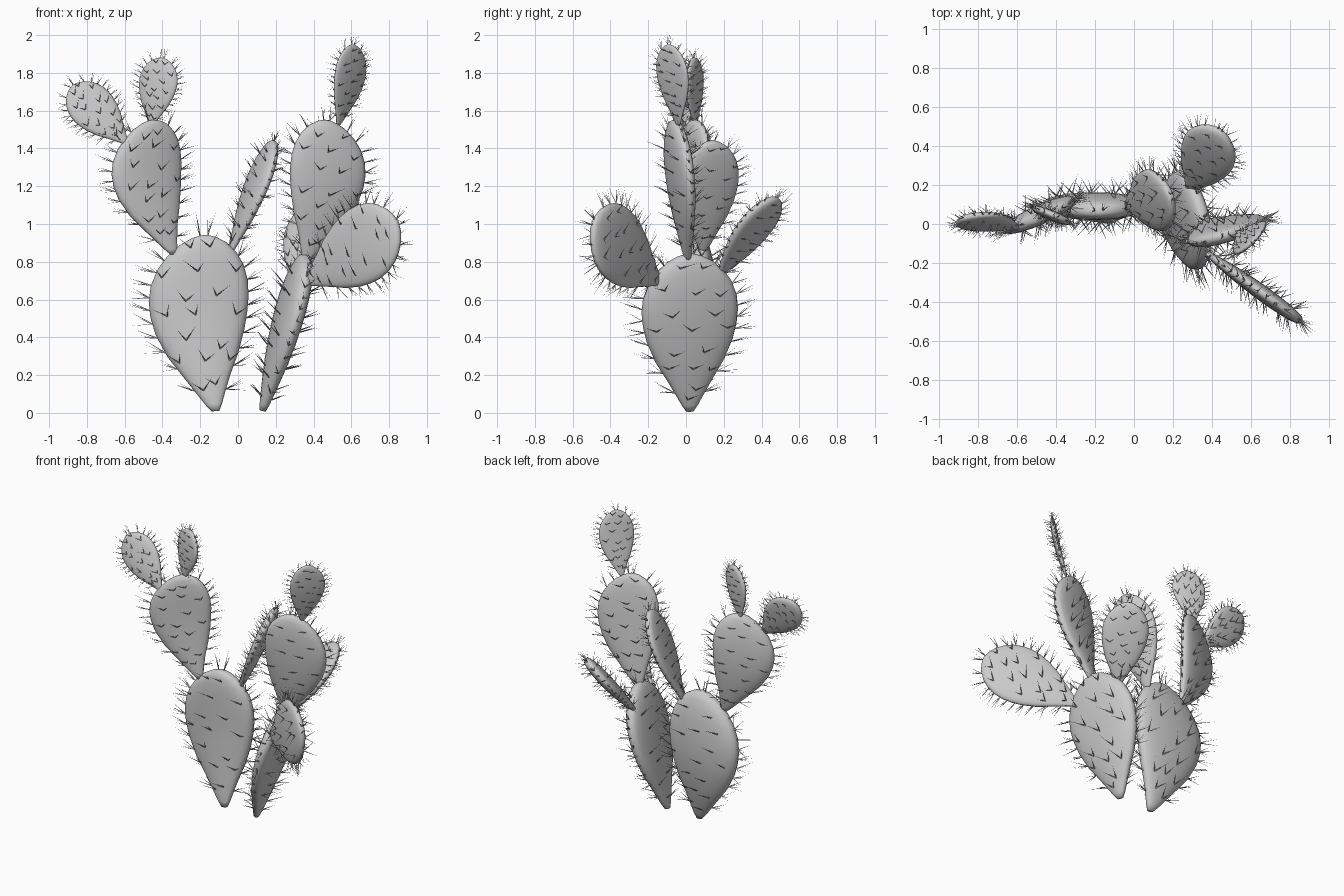
import bpy, bmesh, math, random
from mathutils import Vector

random.seed(4)
cube = bpy.data.objects.get("Cube")
if cube:
    bpy.data.objects.remove(cube, do_unlink=True)

# One grey for the whole plant
GREY = bpy.data.materials.new("plain grey")
GREY.use_nodes = True
GREY.diffuse_color = (.6, .6, .6, 1)
GREY.node_tree.nodes["Principled BSDF"].inputs["Base Color"].default_value = (.6, .6, .6, 1)

# Outline of a pad: (position along the pad, share of the half width)
OUTLINE = [(0, .08), (.04, .17), (.1, .28), (.2, .47), (.32, .71), (.45, .89),
           (.55, .97), (.64, 1), (.73, .97), (.82, .86), (.89, .7), (.95, .48),
           (.985, .26), (1, .08)]
SIDES = 24


def outline_at(t):
    for (a, fa), (b, fb) in zip(OUTLINE, OUTLINE[1:]):
        if t <= b:
            return fa + (fb - fa) * (t - a) / (b - a)
    return OUTLINE[-1][1]


def finish(bm, name):
    bmesh.ops.recalc_face_normals(bm, faces=bm.faces)
    mesh = bpy.data.meshes.new(name)
    bm.to_mesh(mesh)
    bm.free()
    mesh.materials.append(GREY)
    obj = bpy.data.objects.new(name, mesh)
    bpy.context.collection.objects.link(obj)
    return obj


def add_spine(bm, root, direction, length, radius):
    """Thin three-sided cone."""
    direction = direction.normalized()
    u = direction.orthogonal().normalized()
    v = direction.cross(u)
    ring = [bm.verts.new(root + (u * math.cos(a) + v * math.sin(a)) * radius)
            for a in (0, math.tau / 3, 2 * math.tau / 3)]
    tip = bm.verts.new(root + direction * length)
    for i in range(3):
        bm.faces.new((ring[i], ring[(i + 1) % 3], tip))
    bm.faces.new(ring[::-1])


def pad(name, base, tip, across, width, thick, bow=(0, 0, 0)):
    base, tip, bow = Vector(base), Vector(tip), Vector(bow)
    along = (tip - base).normalized()
    w = Vector(across)
    w = (w - along * w.dot(along)).normalized()
    n = along.cross(w).normalized()

    def point(t, angle):
        f = outline_at(t)
        c, s = math.cos(angle), math.sin(angle)
        bulge = math.copysign(abs(s) ** .8, s)
        return (base.lerp(tip, t) + bow * math.sin(math.pi * t)
                + w * c * f * width / 2 + n * bulge * f ** .55 * thick / 2)

    # Fleshy pad
    bm = bmesh.new()
    rings = [[bm.verts.new(point(t, math.tau * i / SIDES)) for i in range(SIDES)]
             for t, _ in OUTLINE]
    for lo, hi in zip(rings, rings[1:]):
        for i in range(SIDES):
            j = (i + 1) % SIDES
            bm.faces.new((lo[i], lo[j], hi[j], hi[i]))
    bm.faces.new(rings[0][::-1])
    bm.faces.new(rings[-1])
    obj = finish(bm, name)
    for p in obj.data.polygons:
        p.use_smooth = True

    # Paired spines in loose staggered rows on both faces
    bm = bmesh.new()
    length = .2 * width + .018
    radius = length * .035
    for side in (1, -1):
        for row in range(7):
            t = .12 + row * .13
            for u in ((-.7, 0, .7) if row % 2 else (-.36, .36)):
                t2 = t + random.uniform(-.04, .04)
                u2 = u + random.uniform(-.13, .13)
                root = point(t2, side * math.acos(u2))
                turn = random.uniform(-.3, .3)
                for fan in (-.5, .5):
                    d = (n * side * .75 + along * random.uniform(.4, .65)
                         + w * (fan + u * .2 + turn))
                    add_spine(bm, root, d, length * random.uniform(.7, 1.05), radius)

    # Fans of spines around the rim, with fine hairs between them
    for side in (0, math.pi):
        for k in range(12):
            t = .12 + .88 * (k / 11) ** .8
            root = point(t, side)
            slope = max(0, (t - .6) / .4) ** 2
            out = w * math.cos(side) * (1 - slope * .8) + along * (.25 + slope)
            for m in range(4):
                d = out.normalized() + n * random.uniform(-.6, .6) \
                    + along * random.uniform(-.35, .35) + w * random.uniform(-.3, .3)
                hair = m > 1
                add_spine(bm, root, d, length * random.uniform(.7, 1.1),
                          radius * (.4 if hair else .9))
    finish(bm, name + "_spines")


# Right-hand stem
pad("right_trunk_pad", (-.12, .02, .01), (-.18, .07, .94), (1, 0, 0), .53, .14, (-.055, .045, 0))
pad("right_upper_pad", (-.34, .06, .84), (-.46, .04, 1.55), (.9, .4, 0), .41, .1, (-.075, 0, 0))
pad("right_inner_pad", (-.04, .09, .85), (.19, .14, 1.44), (-.32, .95, 0), .33, .08)
pad("right_outer_top_pad", (-.59, -.02, 1.43), (-.88, .03, 1.73), (.7, .28, .7), .25, .06)
pad("right_top_pad", (-.46, .05, 1.52), (-.4, .04, 1.88), (.92, -.38, 0), .22, .05)

# Left-hand stem
pad("left_trunk_pad", (.13, .02, .01), (.36, .02, .84), (-.19, .98, 0), .52, .13)
pad("left_upper_pad", (.36, .01, .8), (.47, -.06, 1.55), (.95, .27, 0), .42, .1, (.05, 0, 0))
pad("left_top_pad", (.53, -.04, 1.52), (.61, -.09, 1.95), (.71, .71, 0), .23, .04, (.015, 0, 0))
pad("left_front_pad", (.36, -.14, .69), (.845, -.49, 1.01), (0, 0, 1), .42, .08)
pad("left_back_pad", (.28, .17, .72), (.44, .48, 1.14), (.78, -.62, 0), .3, .08)
